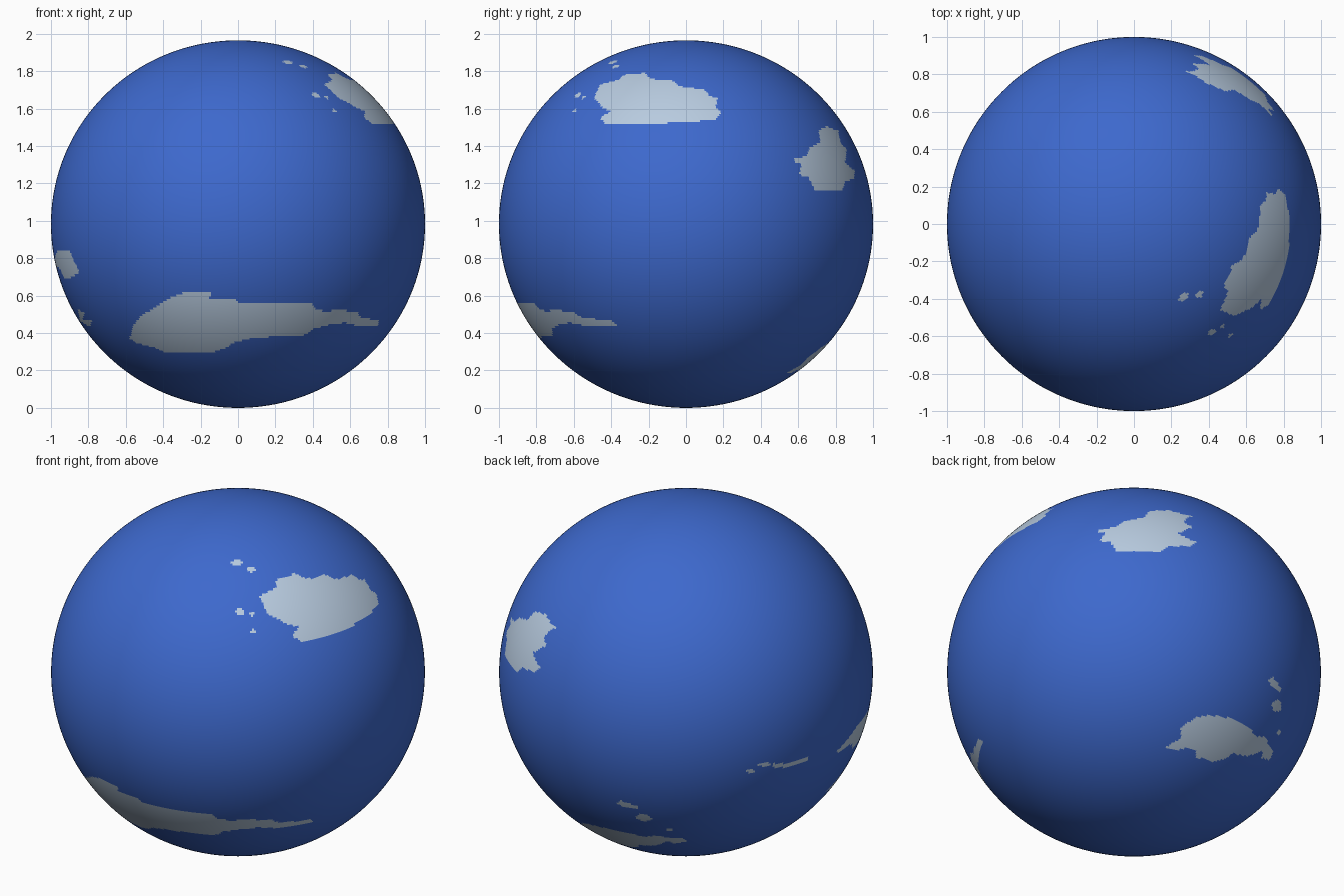
import bpy, bmesh, math
from mathutils import Vector

HALF_HEIGHT = 0.9825          # slightly flattened globe
patches = []                  # land outlines, each projected along a direction


def land(turn, tilt, pts):
    """Outline drawn across the globe as seen from a turn and tilt (degrees).
    Untilted outlines measure height from the ground, tilted ones from the centre."""
    t, e = math.radians(turn), math.radians(tilt)
    right = Vector((math.cos(t), math.sin(t), 0))
    toward = Vector((math.sin(t) * math.cos(e), -math.cos(t) * math.cos(e), math.sin(e)))
    up = toward.cross(right)
    lift = HALF_HEIGHT if tilt == 0 else 0
    pts = [(a, b - lift) for a, b in pts]
    xs, ys = [p[0] for p in pts], [p[1] for p in pts]
    patches.append((right, up, toward, pts, min(xs), max(xs), min(ys), max(ys)))


def islet(turn, tilt, a, b, w, h):
    """Small oval island."""
    land(turn, tilt, [(a + w / 2 * math.cos(k * math.pi / 4),
                       b + h / 2 * math.sin(k * math.pi / 4)) for k in range(8)])


def inside(x, y, pts):
    hit = False
    for (x1, y1), (x2, y2) in zip(pts, pts[1:] + pts[:1]):
        if (y1 > y) != (y2 > y) and x < (x2 - x1) * (y - y1) / (y2 - y1) + x1:
            hit = not hit
    return hit


def is_land(p):
    for right, up, toward, pts, x0, x1, y0, y1 in patches:
        x = p.dot(right)
        if x0 < x < x1:
            y = p.dot(up)
            if y0 < y < y1 and p.dot(toward) > 0 and inside(x, y, pts):
                return True
    return False


# Long southern continent on the front
land(0, 0, [(-.58, .37), (-.56, .44), (-.51, .50), (-.42, .55), (-.36, .59), (-.28, .62),
            (-.15, .62), (-.15, .58), (-.02, .58), (.01, .56), (.39, .56), (.41, .53),
            (.48, .51), (.52, .53), (.64, .51), (.66, .48), (.75, .47), (.75, .44),
            (.63, .44), (.57, .455), (.47, .44), (.40, .42), (.36, .39), (.09, .375),
            (-.02, .35), (-.07, .32), (-.14, .295), (-.39, .295), (-.44, .32), (-.55, .35)])

# Islands on the left side
land(-90, 0, [(.01, .77), (.10, .80), (.20, .835), (.41, .845), (.44, .78), (.46, .74),
              (.45, .72), (.28, .685), (.22, .695), (.19, .745), (.03, .755)])
land(0, 0, [(-.857, .525), (-.82, .51), (-.83, .47), (-.78, .47), (-.79, .43), (-.845, .465)])
land(215, 25, [(.46, -.51), (.46, -.49), (.53, -.49), (.65, -.45), (.655, -.47),
               (.58, -.495), (.52, -.51)])
islet(215, 25, .345, -.53, .05, .022)
islet(215, 25, .42, -.495, .065, .022)

# Northern continent on the right, with its islets
land(90, 0, [(-.49, 1.66), (-.46, 1.73), (-.36, 1.755), (-.34, 1.78), (-.22, 1.79),
             (-.19, 1.76), (-.07, 1.75), (-.04, 1.72), (.10, 1.70), (.13, 1.665),
             (.17, 1.66), (.16, 1.61), (.19, 1.585), (.16, 1.54), (.02, 1.53),
             (-.24, 1.515), (-.43, 1.52), (-.46, 1.55), (-.405, 1.585), (-.45, 1.61)])
islet(35, 25, -.005, .586, .07, .028)
islet(35, 25, .07, .55, .05, .032)
islet(35, 25, .01, .324, .05, .032)
islet(35, 25, .075, .31, .025, .022)
islet(35, 25, .08, .217, .03, .025)

# Back right continent
land(90, 0, [(.57, 1.325), (.64, 1.345), (.665, 1.39), (.72, 1.425), (.71, 1.48),
             (.75, 1.505), (.815, 1.48), (.825, 1.42), (.86, 1.38), (.85, 1.31),
             (.905, 1.265), (.895, 1.22), (.85, 1.215), (.835, 1.165), (.69, 1.165),
             (.655, 1.23), (.60, 1.25), (.62, 1.30)])

# Southern continent on the back, with its islets
land(140, -30, [(.17, -.40), (.25, -.355), (.25, -.30), (.33, -.24), (.41, -.23), (.54, -.25),
                (.62, -.30), (.65, -.34), (.70, -.35), (.745, -.42), (.73, -.47), (.68, -.46),
                (.69, -.42), (.61, -.45), (.525, -.435), (.49, -.465), (.41, -.485),
                (.38, -.46), (.33, -.465), (.33, -.42), (.29, -.405), (.22, -.42)])
land(140, -30, [(.715, -.04), (.745, -.03), (.79, -.085), (.78, -.115), (.735, -.075)])
islet(140, -30, .765, -.18, .055, .065)
islet(140, -30, .775, -.32, .02, .03)

# Globe: fine sphere, land and sea chosen face by face
bm = bmesh.new()
bmesh.ops.create_uvsphere(bm, u_segments=480, v_segments=240, radius=1)
bmesh.ops.scale(bm, vec=(1, 1, HALF_HEIGHT), verts=bm.verts)
for f in bm.faces:
    f.smooth = True
    f.material_index = int(is_land(f.calc_center_median()))
bmesh.ops.translate(bm, vec=(0, 0, HALF_HEIGHT), verts=bm.verts)

mesh = bpy.data.meshes.new("globe")
bm.to_mesh(mesh)
bm.free()
for name, colour in (("sea_blue", (.047, .14, .61, 1)), ("pale_land", (.48, .60, .745, 1))):
    mat = bpy.data.materials.new(name)
    mat.diffuse_color = colour
    mesh.materials.append(mat)
globe = bpy.data.objects.new("globe", mesh)
bpy.context.collection.objects.link(globe)
